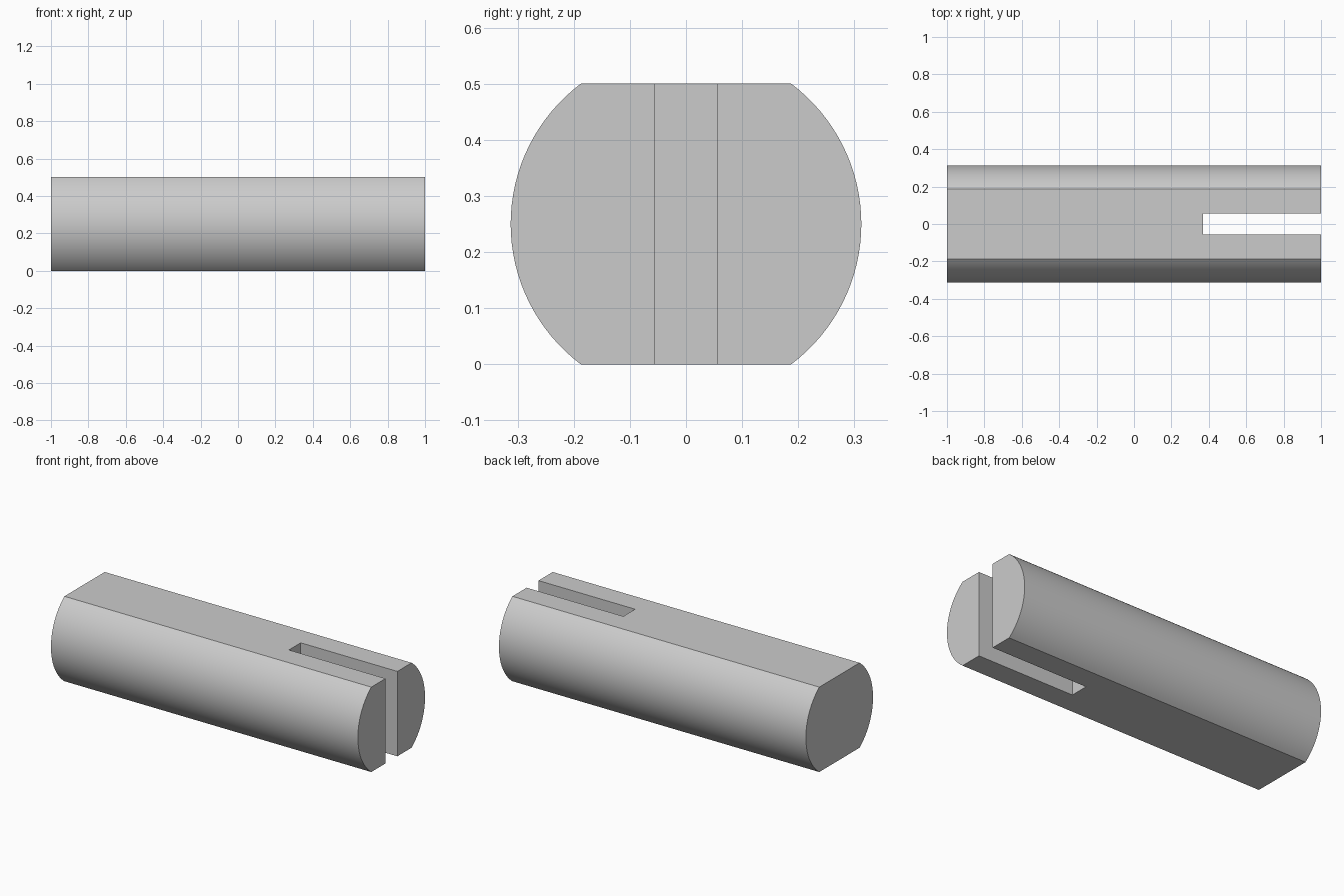
import bpy, bmesh, math

cube = bpy.data.objects.get("Cube")
if cube:
    bpy.data.objects.remove(cube, do_unlink=True)

RADIUS, HALF_HEIGHT, HALF_LENGTH = 0.3125, 0.25, 1.0
SLOT_START, SLOT_HALF_WIDTH = 0.37, 0.055
ARC_STEPS = 32

steel = bpy.data.materials.new("plain grey")
steel.use_nodes = True
grey = (0.6, 0.6, 0.6, 1)
steel.diffuse_color = grey
steel.node_tree.nodes["Principled BSDF"].inputs["Base Color"].default_value = grey


def extruded(name, profile, offset, direction):
    """Make a solid by extruding a closed outline."""
    bm = bmesh.new()
    face = bm.faces.new([bm.verts.new(p) for p in profile])
    moved = bmesh.ops.extrude_face_region(bm, geom=[face])["geom"]
    verts = [g for g in moved if isinstance(g, bmesh.types.BMVert)]
    bmesh.ops.translate(bm, verts=verts, vec=[d * offset for d in direction])
    bmesh.ops.recalc_face_normals(bm, faces=bm.faces)
    mesh = bpy.data.meshes.new(name)
    bm.to_mesh(mesh)
    bm.free()
    mesh.materials.append(steel)
    obj = bpy.data.objects.new(name, mesh)
    bpy.context.collection.objects.link(obj)
    return obj


# Round bar with flats on top and bottom
limit = math.asin(HALF_HEIGHT / RADIUS)
outline = []
for side in (0, math.pi):
    for i in range(ARC_STEPS + 1):
        a = side - limit + 2 * limit * i / ARC_STEPS
        outline.append((-HALF_LENGTH, RADIUS * math.cos(a), HALF_HEIGHT + RADIUS * math.sin(a)))
shaft = extruded("slotted_shaft", outline, 2 * HALF_LENGTH, (1, 0, 0))

# Open slot through one end, from top to bottom
w, end = SLOT_HALF_WIDTH, HALF_LENGTH + 0.1
slot = extruded("slot_cutter",
                [(SLOT_START, -w, -0.1), (end, -w, -0.1), (end, w, -0.1), (SLOT_START, w, -0.1)],
                2 * HALF_HEIGHT + 0.2, (0, 0, 1))
cut = shaft.modifiers.new("slot", 'BOOLEAN')
cut.operation = 'DIFFERENCE'
cut.solver = 'EXACT'
cut.object = slot

bpy.ops.object.select_all(action='DESELECT')
shaft.select_set(True)
bpy.context.view_layer.objects.active = shaft
bpy.ops.object.modifier_apply(modifier=cut.name)
bpy.data.objects.remove(slot, do_unlink=True)

# Smooth curved sides, crisp edges
bpy.ops.object.shade_smooth_by_angle(angle=math.radians(30))
